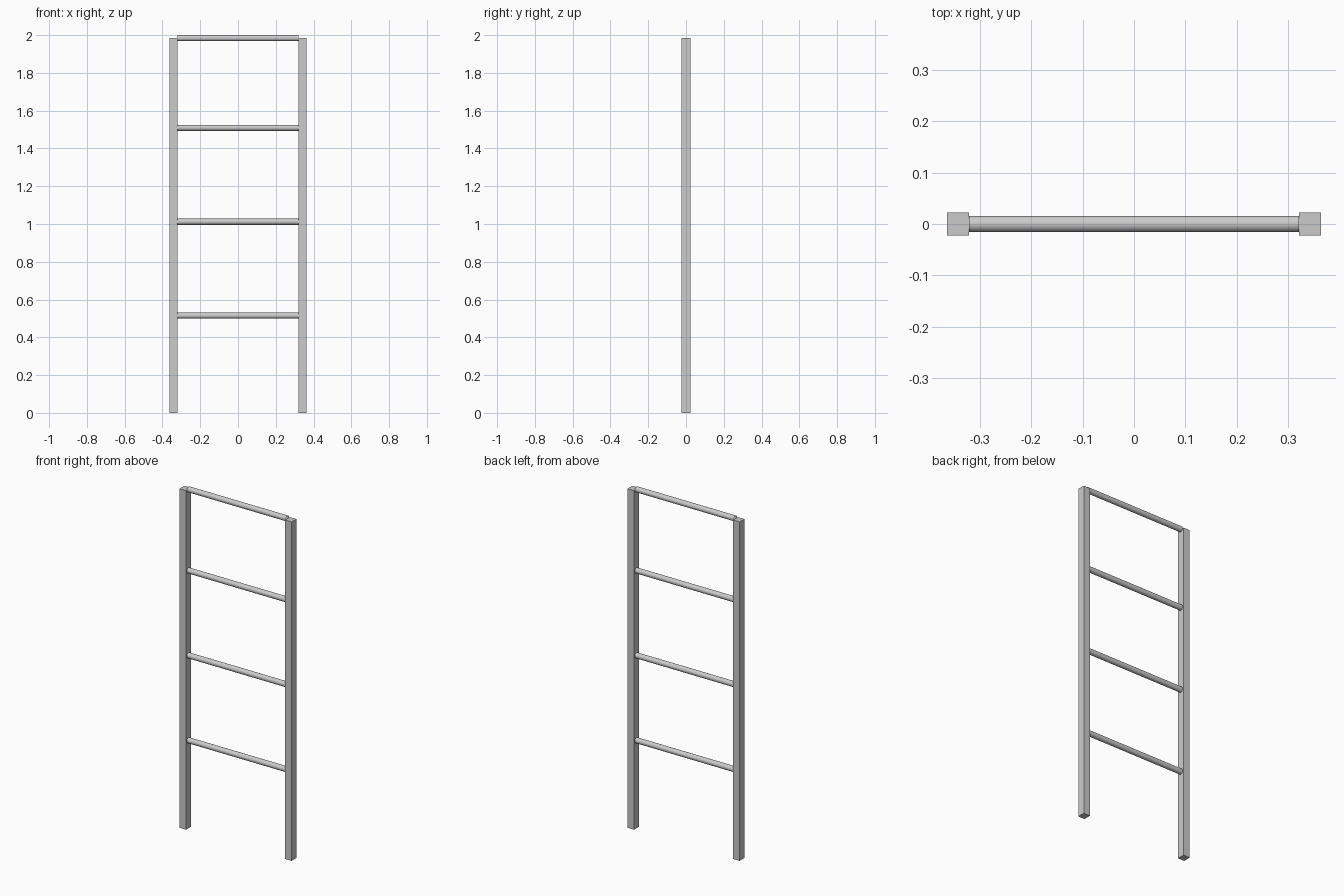
import bpy
from math import pi

if "Cube" in bpy.data.objects:
    bpy.data.objects.remove(bpy.data.objects["Cube"])

RAIL_IN, RAIL_OUT, RAIL_DEPTH, RAIL_H = 0.3205, 0.363, 0.045, 1.984
RUNG_R = 0.016


def rail(name, side):
    bpy.ops.mesh.primitive_cube_add(
        size=1, location=(side * (RAIL_IN + RAIL_OUT) / 2, 0, RAIL_H / 2))
    ob = bpy.context.object
    ob.name = name
    ob.scale = (RAIL_OUT - RAIL_IN, RAIL_DEPTH, RAIL_H)
    bpy.ops.object.transform_apply(location=False, rotation=False, scale=True)


def rung(name, z):
    # open-ended round bar between the inner faces of the rails
    bpy.ops.mesh.primitive_cylinder_add(
        vertices=32, radius=RUNG_R, depth=2 * RAIL_IN, end_fill_type='NOTHING',
        location=(0, 0, z), rotation=(0, pi / 2, 0))
    bpy.context.object.name = name
    bpy.ops.object.shade_smooth_by_angle()


# Upright rails
rail("left_rail", -1)
rail("right_rail", 1)

# Rungs; the top one is centred on the rail tops
for i, z in enumerate((0.515, 1.012, 1.509, RAIL_H)):
    rung(f"rung_{i + 1}", z)
